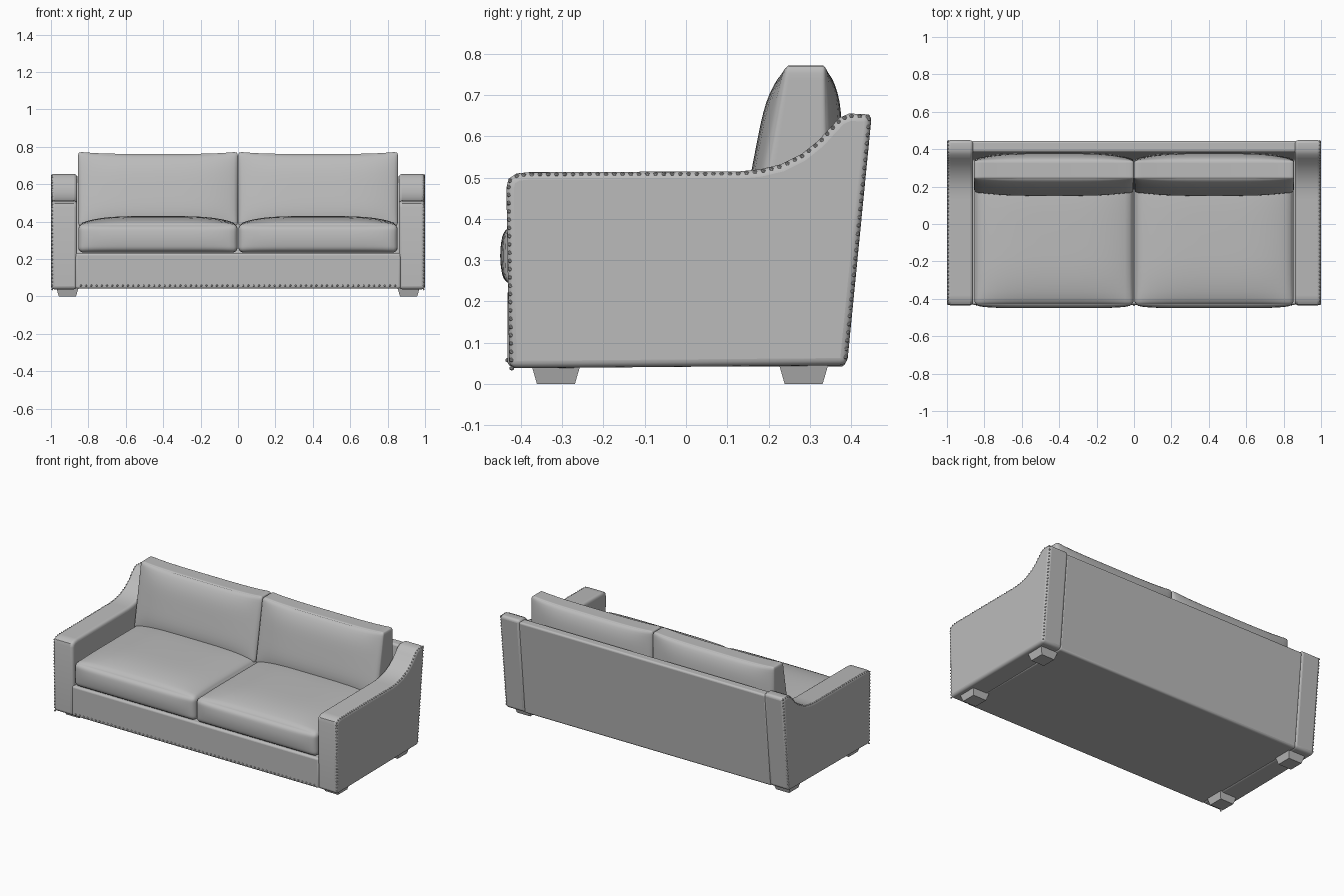
import bpy, bmesh, math
from mathutils import Vector

if "Cube" in bpy.data.objects:
    bpy.data.objects.remove(bpy.data.objects["Cube"], do_unlink=True)

GREY = (0.5, 0.5, 0.5, 1)
fabric = bpy.data.materials.new("grey fabric")
fabric.use_nodes = True
fabric.diffuse_color = GREY
fabric.node_tree.nodes["Principled BSDF"].inputs["Base Color"].default_value = GREY


def finish(name, bm, bevel=0.0, segments=4, smooth=True):
    bmesh.ops.recalc_face_normals(bm, faces=bm.faces)
    mesh = bpy.data.meshes.new(name)
    bm.to_mesh(mesh)
    bm.free()
    mesh.materials.append(fabric)
    obj = bpy.data.objects.new(name, mesh)
    bpy.context.collection.objects.link(obj)
    if bevel:
        mod = obj.modifiers.new("soft edges", 'BEVEL')
        mod.width, mod.segments = bevel, segments
        mod.limit_method, mod.angle_limit = 'ANGLE', 1.0
    if smooth:
        bpy.ops.object.select_all(action='DESELECT')
        obj.select_set(True)
        bpy.context.view_layer.objects.active = obj
        bpy.ops.object.shade_smooth_by_angle(angle=math.radians(40))
    return obj


def extrude_profile(name, points, x0, x1, bevel):
    """Extrude a (y, z) outline along x."""
    bm = bmesh.new()
    face = bm.faces.new([bm.verts.new((x0, y, z)) for y, z in points])
    new = bmesh.ops.extrude_face_region(bm, geom=[face])["geom"]
    bmesh.ops.translate(bm, vec=(x1 - x0, 0, 0),
                        verts=[v for v in new if isinstance(v, bmesh.types.BMVert)])
    return finish(name, bm, bevel)


def cushion(name, centre, half, radius, shape):
    """Rounded box with dense edges; shape(p, u, v, w) puffs it up."""
    bm = bmesh.new()
    bmesh.ops.create_cube(bm, size=2)
    bmesh.ops.subdivide_edges(bm, edges=bm.edges[:], cuts=19, use_grid_fill=True)
    for vert in bm.verts:
        uvw = [math.sin(c * math.pi / 2) for c in vert.co]
        p = Vector([c * h for c, h in zip(uvw, half)])
        core = Vector([max(radius - h, min(h - radius, c)) for c, h in zip(p, half)])
        p = core + (p - core).normalized() * radius
        vert.co = Vector(centre) + shape(p, *uvw)
    return finish(name, bm)


def add_studs(name, places, radius):
    bm = bmesh.new()
    for place in places:
        new = bmesh.ops.create_icosphere(bm, subdivisions=1, radius=radius)["verts"]
        bmesh.ops.translate(bm, vec=place, verts=new)
    return finish(name, bm)


def along(points, step):
    """Evenly spaced points on a polyline, moved slightly to its right side."""
    result, carry = [], 0.0
    for a, b in zip(points, points[1:]):
        a, b = Vector(a), Vector(b)
        length = (b - a).length
        d = (b - a) / length
        while carry < length:
            result.append(a + d * carry + Vector((d.y, -d.x)) * 0.006)
            carry += step
        carry -= length
    return result


# Sloping arm outline, from the bottom front over the top to the bottom back
ARM = [(-0.428, 0.038), (-0.435, 0.475), (-0.43, 0.497), (-0.41, 0.51),
       (-0.38, 0.513), (0.13, 0.515), (0.18, 0.52), (0.23, 0.532), (0.28, 0.557),
       (0.32, 0.589), (0.35, 0.622), (0.372, 0.645), (0.395, 0.655),
       (0.45, 0.653), (0.39, 0.045)]

# Base and leaning back in one piece between the arms
extrude_profile("base_and_back", [(-0.432, 0.042), (-0.432, 0.232), (0.345, 0.232),
                (0.385, 0.642), (0.445, 0.642), (0.386, 0.042)], -0.87, 0.87, 0.012)


def seat_shape(p, u, v, w):
    crown = (1 - u ** 4) * (1 - v ** 4)
    p.z += 0.042 * crown * (w + 1) / 2
    if v < 0:
        p.y -= 0.014 * (1 - w * w) * (1 - u ** 6) * v * v
    return p


def back_shape(p, u, v, w):
    puff = (1 - u ** 4) * (1 - w ** 4)
    t = (w + 1) / 2
    front, back = 0.165 + 0.075 * t, 0.35 - 0.01 * t
    middle, depth = (front + back) / 2, (back - front) / 2
    p.y = middle + depth * p.y / 0.09 + 0.034 * puff * v
    p.z += 0.012 * t * (u ** 4 - 1)
    return p


for side, word in ((1, "left"), (-1, "right")):
    extrude_profile(f"{word}_arm", ARM, side * 0.86, side, 0.018)
    cushion(f"{word}_seat_cushion", (side * 0.428, -0.053, 0.311),
            (0.426, 0.383, 0.077), 0.03, seat_shape)
    cushion(f"{word}_back_cushion", (side * 0.428, 0, 0.575),
            (0.427, 0.09, 0.199), 0.018, back_shape)
    # Nailhead trim on the outer arm edge
    add_studs(f"{word}_arm_studs",
              [(side * 0.9935, q.x, q.y) for q in along(ARM, 0.02)], 0.006)
    # Tapered feet
    for y, where in ((-0.315, "front"), (0.285, "back")):
        bm = bmesh.new()
        bmesh.ops.create_cube(bm, size=1)
        for v in bm.verts:
            wide = 0.118 if v.co.z > 0 else 0.092
            v.co = (side * 0.912 + v.co.x * wide, y + v.co.y * wide,
                    0.045 * (v.co.z + 0.5))
        finish(f"{word}_{where}_foot", bm, smooth=False)

# Nailhead trim along the bottom of the front rail
add_studs("front_rail_studs", [(-0.84 + 0.028 * i, -0.432, 0.058) for i in range(61)], 0.006)
